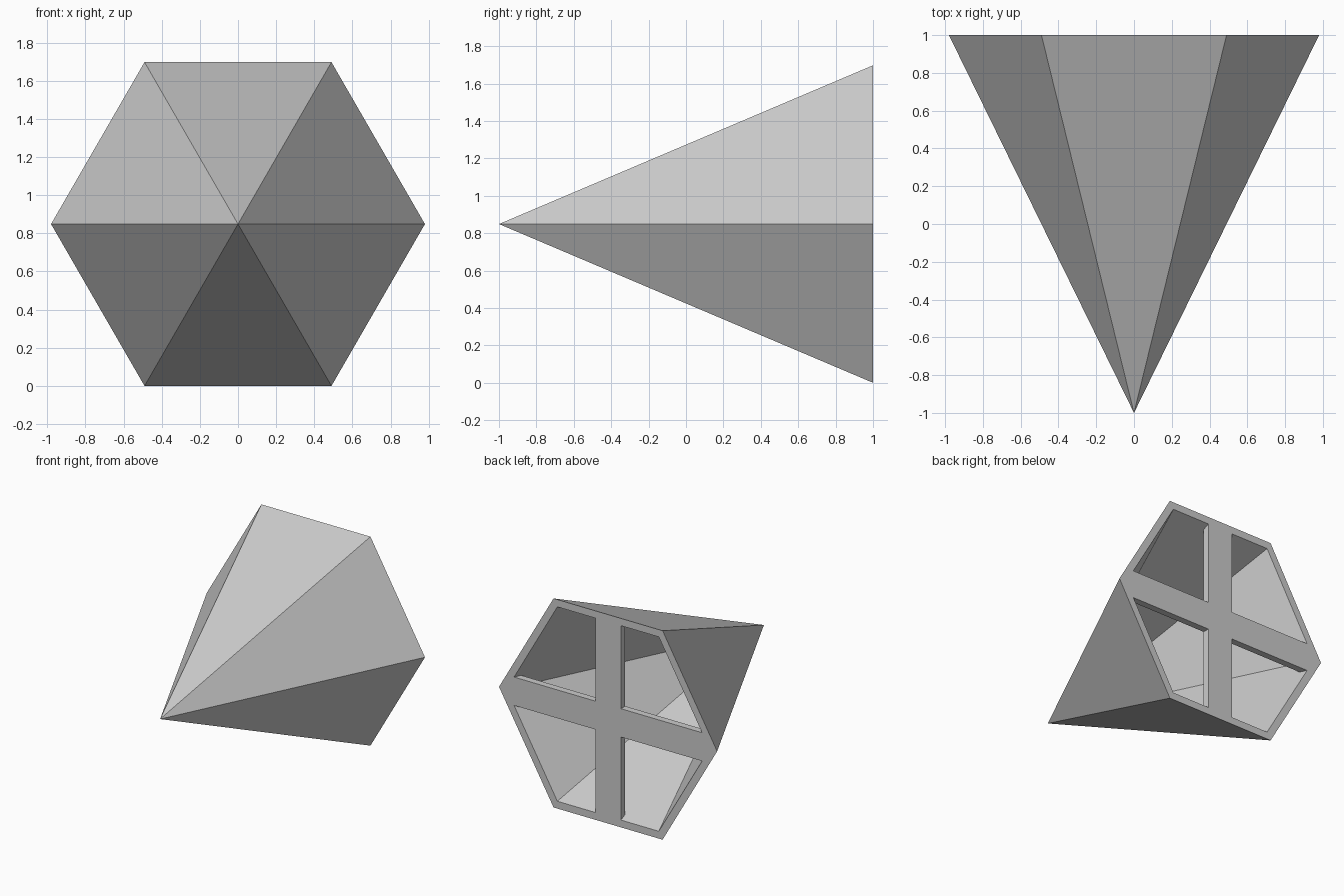
import bpy, bmesh
from math import radians
from mathutils import Matrix, Vector

cube = bpy.data.objects.get("Cube")
if cube:
    bpy.data.objects.remove(cube, do_unlink=True)

RADIUS = 0.98                   # corner radius of the open back
MID_Z = RADIUS * 0.75 ** 0.5    # height of the axis
BAR = 0.23                      # width of the cross bars
BAR_FRONT = 0.945               # front plane of the cross bars

grey = bpy.data.materials.new("grey")
grey.use_nodes = True
grey.diffuse_color = (0.6, 0.6, 0.6, 1)
grey.node_tree.nodes["Principled BSDF"].inputs["Base Color"].default_value = (0.6, 0.6, 0.6, 1)


def add_object(name, bm):
    bmesh.ops.recalc_face_normals(bm, faces=bm.faces)
    mesh = bpy.data.meshes.new(name)
    bm.to_mesh(mesh)
    bm.free()
    mesh.materials.append(grey)
    obj = bpy.data.objects.new(name, mesh)
    bpy.context.collection.objects.link(obj)
    return obj


def hex_cone(name, radius, tip_y, back_y):
    """Six-sided cone lying on its axis, tip towards -y, corners on the x axis."""
    bm = bmesh.new()
    place = (Matrix.Translation((0, (tip_y + back_y) / 2, MID_Z))
             @ Matrix.Rotation(radians(90), 4, 'X') @ Matrix.Rotation(radians(30), 4, 'Z'))
    bmesh.ops.create_cone(bm, cap_ends=True, segments=6, radius1=radius, radius2=0,
                          depth=back_y - tip_y, matrix=place)
    bmesh.ops.remove_doubles(bm, verts=bm.verts, dist=1e-4)
    return add_object(name, bm)


def bar(name, width, height):
    bm = bmesh.new()
    depth = 1.0
    place = (Matrix.Translation((0, BAR_FRONT + depth / 2, MID_Z))
             @ Matrix.Diagonal(Vector((width, depth, height, 1))))
    bmesh.ops.create_cube(bm, size=1, matrix=place)
    return add_object(name, bm)


def cut(target, cutter):
    """Subtract the cutter, bake the result and discard the cutter."""
    mod = target.modifiers.new("cut", 'BOOLEAN')
    mod.operation = 'DIFFERENCE'
    mod.solver = 'EXACT'
    mod.object = cutter
    graph = bpy.context.evaluated_depsgraph_get()
    baked = bpy.data.meshes.new_from_object(target.evaluated_get(graph))
    target.modifiers.clear()
    target.data = baked
    bpy.data.objects.remove(cutter, do_unlink=True)


# Cavity runs past the back; the bars are left out of it so they stay solid
inner_tip, overshoot = -0.86, 1.2
slope = RADIUS / 2
cavity = hex_cone("cavity", slope * (overshoot - inner_tip), inner_tip, overshoot)
cut(cavity, bar("upright_bar", BAR, 4))
cut(cavity, bar("level_bar", 4, BAR))

# Hollow cone with a cross-shaped brace over the open back
shell = hex_cone("hollow_cone_with_cross_brace", RADIUS, -1, 1)
cut(shell, cavity)
for face in shell.data.polygons:
    face.use_smooth = False
